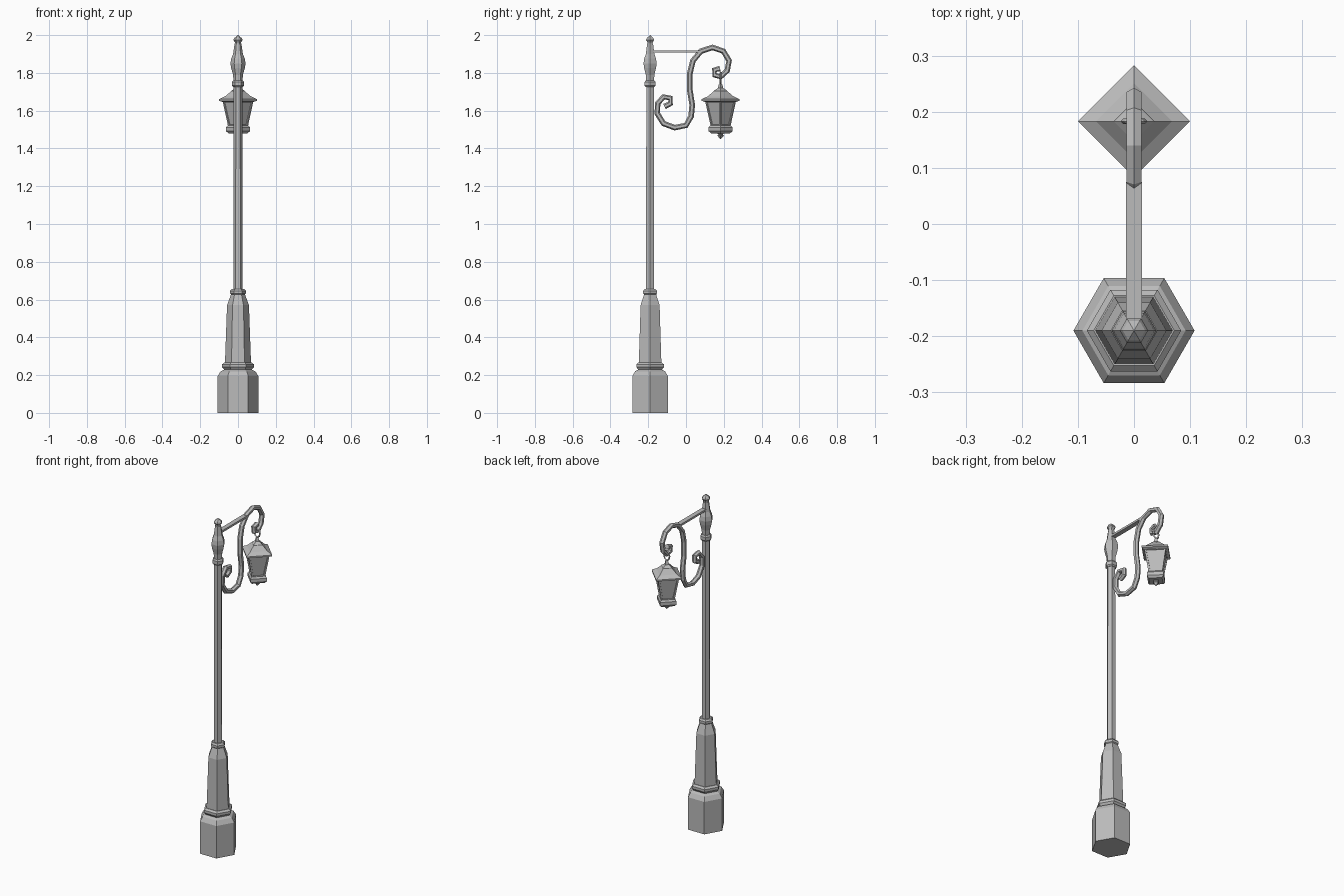
import bpy, bmesh, math
from mathutils import Vector

cube = bpy.data.objects.get("Cube")
if cube:
    bpy.data.objects.remove(cube)

POLE_Y, LAMP_Y = -0.19, 0.183

iron = bpy.data.materials.new("grey_iron")
iron.use_nodes = True
GREY = (0.5, 0.5, 0.5, 1)
iron.diffuse_color = GREY
iron.node_tree.nodes["Principled BSDF"].inputs["Base Color"].default_value = GREY


def finish(name, bm):
    bmesh.ops.recalc_face_normals(bm, faces=bm.faces)
    mesh = bpy.data.meshes.new(name)
    bm.to_mesh(mesh)
    bm.free()
    mesh.materials.append(iron)
    obj = bpy.data.objects.new(name, mesh)
    bpy.context.collection.objects.link(obj)
    return obj


def skin(bm, rings, closed=False):
    """Join equal rings of points with quads; cap the ends unless closed."""
    rings = [[bm.verts.new(p) for p in ring] for ring in rings]
    n = len(rings[0])
    pairs = list(zip(rings, rings[1:]))
    if closed:
        pairs.append((rings[-1], rings[0]))
    else:
        bm.faces.new(rings[0])
        bm.faces.new(rings[-1])
    return [bm.faces.new((a[i], a[(i + 1) % n], b[(i + 1) % n], b[i]))
            for a, b in pairs for i in range(n)]


def turned(name, y, sides, profile):
    """Faceted part from (radius, height) steps, corners on the x axis."""
    bm = bmesh.new()
    angles = [math.tau * i / sides for i in range(sides)]
    faces = skin(bm, [[(r * math.cos(a), y + r * math.sin(a), z) for a in angles]
                      for r, z in profile])
    return bm, faces


def turned_part(name, y, sides, profile):
    return finish(name, turned(name, y, sides, profile)[0])


def tube(name, path, radius, sides=6, closed=False):
    """Sweep a faceted section along a path of (y, z) or (x, y, z) points."""
    pts = [Vector((0, *p)) if len(p) == 2 else Vector(p) for p in path]
    side = Vector((1, 0, 0)) if len(path[0]) == 2 else Vector((0, 1, 0))
    rings = []
    for i, p in enumerate(pts):
        if closed:
            t = pts[(i + 1) % len(pts)] - pts[i - 1]
        else:
            t = pts[min(i + 1, len(pts) - 1)] - pts[max(i - 1, 0)]
        n = t.normalized().cross(side)
        rings.append([p + radius * (math.cos(a) * n + math.sin(a) * side)
                      for a in (math.tau * k / sides for k in range(sides))])
    bm = bmesh.new()
    skin(bm, rings, closed)
    return finish(name, bm)


# Post: plinth, tapered pedestal, shaft and finial
turned_part("plinth", POLE_Y, 6, [(.108, 0), (.108, .195), (.092, .22), (.07, .23)])
turned_part("plinth_ring", POLE_Y, 6,
            [(.07, .225), (.078, .235), (.084, .242), (.084, .257), (.072, .267)])
turned_part("pedestal", POLE_Y, 6, [(.069, .262), (.058, .57), (.036, .63)])
turned_part("shaft_collar", POLE_Y, 6,
            [(.034, .625), (.042, .632), (.042, .646), (.034, .655)])
turned_part("shaft", POLE_Y, 6, [(.025, .65), (.023, 1.74)])
turned_part("top_collar", POLE_Y, 6,
            [(.026, 1.725), (.033, 1.732), (.033, 1.752), (.026, 1.76)])
turned_part("bulb", POLE_Y, 6,
            [(.024, 1.755), (.026, 1.79), (.036, 1.825), (.04, 1.85),
             (.036, 1.875), (.026, 1.9), (.018, 1.955)])
turned_part("finial", POLE_Y, 6,
            [(.014, 1.95), (.016, 1.962), (.025, 1.974), (.02, 1.984), (.001, 2)])

# Bracket: flat tie bar and S-shaped scroll with curled ends
bm = bmesh.new()
skin(bm, [[(x, y, z) for x, z in
           ((-.014, 1.907), (.014, 1.907), (.014, 1.919), (-.014, 1.919))]
          for y in (-.175, .075)])
finish("tie_bar", bm)
tube("scroll", [
    (-.114, 1.622), (-.082, 1.638), (-.082, 1.667), (-.119, 1.673), (-.15, 1.638),
    (-.152, 1.585), (-.119, 1.532), (-.06, 1.51), (0, 1.522), (.027, 1.57),
    (.033, 1.63), (.02, 1.71), (.02, 1.796), (.037, 1.865), (.079, 1.915),
    (.14, 1.935), (.198, 1.915), (.228, 1.865), (.218, 1.812), (.183, 1.78),
    (.152, 1.788), (.15, 1.815), (.18, 1.823)], .015)

# Hanging link that loops round the scroll
tube("hanging_link", [(.019 * math.cos(a), LAMP_Y, 1.772 + .03 * math.sin(a))
                      for a in (math.tau * k / 8 for k in range(8))], .005, 4, True)

# Lantern: square, corners facing front, back and sides
turned_part("lantern_cap", LAMP_Y, 4,
            [(.038, 1.695), (.036, 1.705), (.014, 1.72), (.01, 1.738), (.004, 1.745)])
turned_part("lantern_roof", LAMP_Y, 4,
            [(.078, 1.645), (.1, 1.652), (.1, 1.661), (.068, 1.676), (.036, 1.703)])
bm, faces = turned("lantern_body", LAMP_Y, 4, [(.052, 1.515), (.082, 1.652)])
bmesh.ops.recalc_face_normals(bm, faces=bm.faces)
bmesh.ops.inset_individual(bm, faces=faces, thickness=.013)
bmesh.ops.inset_individual(bm, faces=faces, thickness=.001, depth=-.006)
finish("lantern_body", bm)
turned_part("lantern_base", LAMP_Y, 4,
            [(.05, 1.48), (.064, 1.492), (.064, 1.512), (.054, 1.522)])
turned_part("lantern_drop", LAMP_Y, 4,
            [(.001, 1.45), (.018, 1.468), (.012, 1.475), (.026, 1.485)])
